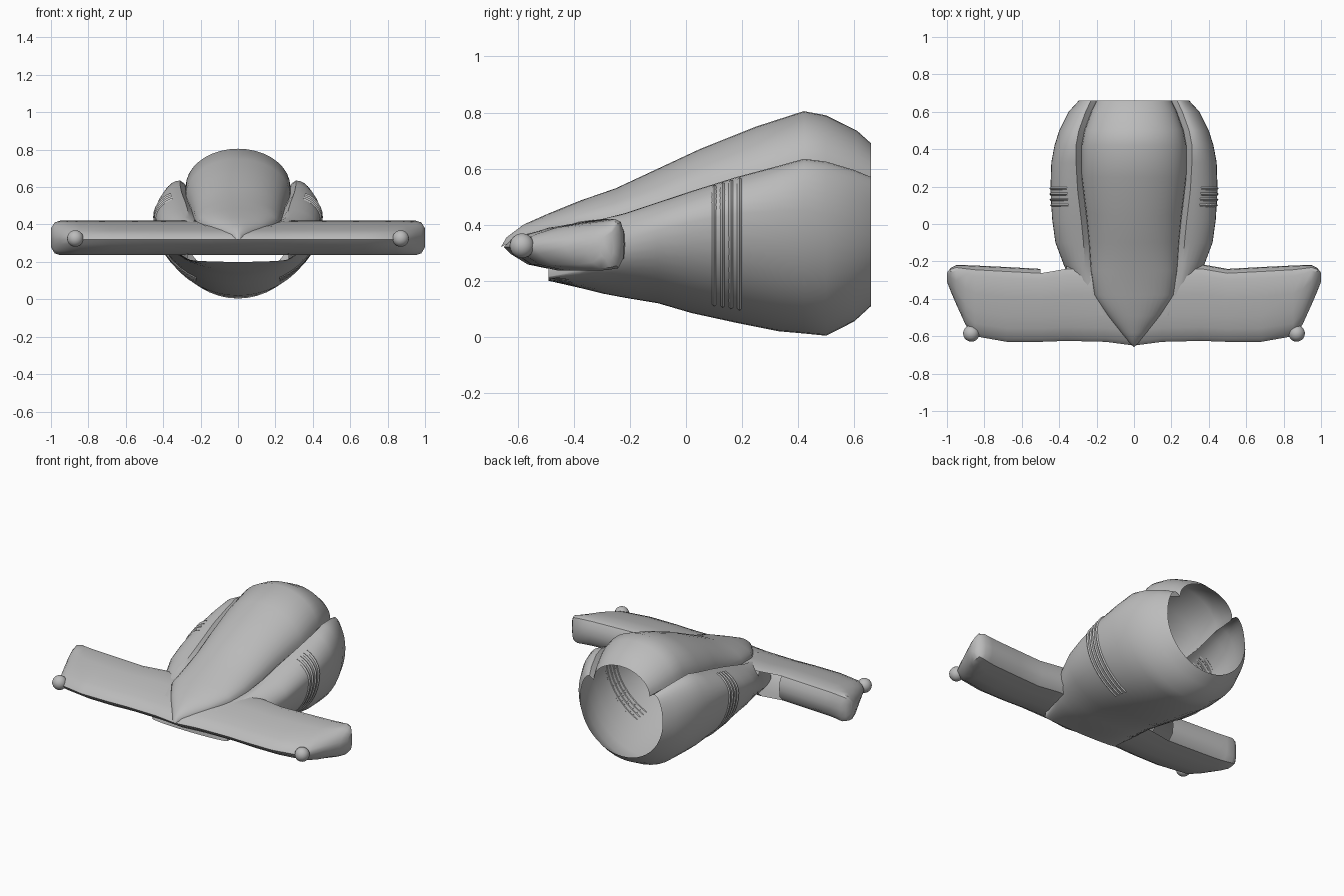
import bpy, bmesh, math

if "Cube" in bpy.data.objects:
    bpy.data.objects.remove(bpy.data.objects["Cube"])

grey = bpy.data.materials.new("hull_grey")
grey.use_nodes = True
colour = (0.5, 0.5, 0.5, 1)
grey.diffuse_color = colour
grey.node_tree.nodes["Principled BSDF"].inputs["Base Color"].default_value = colour


def finish(name, bm, angle=40):
    mesh = bpy.data.meshes.new(name)
    bm.to_mesh(mesh)
    bm.free()
    mesh.materials.append(grey)
    obj = bpy.data.objects.new(name, mesh)
    bpy.context.collection.objects.link(obj)
    bpy.ops.object.select_all(action="DESELECT")
    obj.select_set(True)
    bpy.context.view_layer.objects.active = obj
    bpy.ops.object.shade_smooth_by_angle(angle=math.radians(angle))
    return obj


def loft(rows, closed=False, caps=False):
    """Skin a list of equally long point rows."""
    bm = bmesh.new()
    grid = [[bm.verts.new(p) for p in row] for row in rows]
    n = len(grid[0])
    for a, b in zip(grid, grid[1:]):
        for i in range(n if closed else n - 1):
            j = (i + 1) % n
            bm.faces.new((a[i], a[j], b[j], b[i]))
    if caps:
        bm.faces.new(grid[0])
        bm.faces.new(grid[-1])
    bmesh.ops.remove_doubles(bm, verts=bm.verts, dist=0.0005)
    bmesh.ops.recalc_face_normals(bm, faces=bm.faces)
    return bm


def sample(table, y):
    """Linear interpolation in a station table."""
    for a, b in zip(table, table[1:]):
        if y <= b[0]:
            t = max(0, (y - a[0]) / (b[0] - a[0]))
            return [p + (q - p) * t for p, q in zip(a[1:], b[1:])]
    return table[-1][1:]


# Canopy stations: y, half width, edge height, top height
CANOPY = [(-.66, 0, .32, .32), (-.64, .02, .33, .355), (-.58, .07, .35, .40),
          (-.49, .14, .38, .44), (-.38, .21, .41, .485), (-.25, .23, .42, .53),
          (-.1, .24, .45, .60), (.05, .255, .50, .67), (.25, .28, .55, .75),
          (.42, .28, .60, .805), (.50, .265, .59, .79), (.61, .225, .56, .735),
          (.66, .20, .55, .69)]
# Hull stations: y, half width, height of widest point, bottom, shoulder height
HULL = [(-.49, .27, .215, .20, .39), (-.38, .30, .24, .175, .40),
        (-.3, .34, .29, .155, .42), (-.22, .375, .34, .14, .44),
        (-.1, .42, .38, .12, .48), (.02, .437, .41, .085, .52),
        (.18, .447, .44, .05, .57), (.33, .442, .45, .02, .61),
        (.42, .425, .45, .012, .635), (.50, .40, .44, .004, .625),
        (.60, .35, .42, .055, .595), (.66, .295, .40, .11, .57)]


def hull_half(y, grow=0.0):
    """Half section from the canopy joint over the shoulder to the keel."""
    w, edge, _ = sample(CANOPY, y)
    wide, mid, low, top = sample(HULL, y)
    inner = w + .03
    pts = [(w, y, edge)]
    for i in range(9):
        a = math.pi / 2 * (1 - i / 8)
        pts.append((inner + (wide + grow - inner) * math.cos(a), y,
                    mid + (top + grow - mid) * math.sin(a)))
    for i in range(1, 13):
        a = math.pi / 2 * i / 12
        pts.append(((wide + grow) * math.cos(a), y, mid - (mid + grow - low) * math.sin(a)))
    return pts


def mirrored(pts):
    return [(-x, y, z) for x, y, z in pts]


# Hull: open at the front slot and at the tail
rows = []
for station in HULL:
    half = hull_half(station[0])
    rows.append(half + mirrored(half)[-2::-1])
finish("hull", loft(rows))

# Canopy: arched shell from nose to tail
rows = []
for y, w, edge, top in CANOPY:
    rows.append([(w * math.cos(math.pi * i / 18), y,
                  edge + (top - edge) * math.sin(math.pi * i / 18)) for i in range(19)])
finish("canopy", loft(rows))

# Side gills: thin raised ribs on the hull flanks
for side, label in ((1, "left"), (-1, "right")):
    for k in range(4):
        y = .1 + .03 * k
        rows = []
        for dy, grow in ((-.011, -.003), (0, .007), (.011, -.003)):
            rib = hull_half(y + dy, grow)[3:18]
            rows.append(rib if side > 0 else mirrored(rib))
        finish(f"{label}_gill_{k + 1}", loft(rows), 20)

# Wing section: chord fraction, height
SECTION = [(0, .32), (.05, .345), (.18, .367), (.35, .388), (.6, .405), (.85, .42),
           (.94, .41), (.99, .375), (1, .33), (.985, .28), (.9, .245), (.7, .238),
           (.45, .236), (.2, .258), (.06, .295)]
# Wing stations: x, leading edge, trailing edge, thickness factor
HALF_WING = [(.15, -.63, -.22, 1), (.36, -.625, -.215, 1), (.5, -.63, -.24, 1),
             (.68, -.63, -.23, 1), (.85, -.60, -.222, 1), (.9, -.54, -.22, 1),
             (.95, -.43, -.22, 1), (.98, -.36, -.235, .9), (1, -.31, -.26, .55)]
stations = [(-x, a, b, t) for x, a, b, t in reversed(HALF_WING)]
stations += [(0, -.65, -.22, 1)] + HALF_WING
rows = [[(x, a + (b - a) * u, .33 + (z - .33) * t) for u, z in SECTION]
        for x, a, b, t in stations]
bm = loft(rows, closed=True, caps=True)
# Open notch in the trailing edge by the right wing root
notch = [f for f in bm.faces
         if -.5 < f.calc_center_median().x < -.36 and f.calc_center_median().y > -.265]
bmesh.ops.delete(bm, geom=notch, context="FACES")
finish("wing", bm)

# Wing tip balls
for side, label in ((1, "left"), (-1, "right")):
    bm = bmesh.new()
    bmesh.ops.create_uvsphere(bm, u_segments=20, v_segments=12, radius=.044)
    bmesh.ops.translate(bm, verts=bm.verts, vec=(side * .87, -.585, .325))
    finish(f"{label}_tip_ball", bm)
